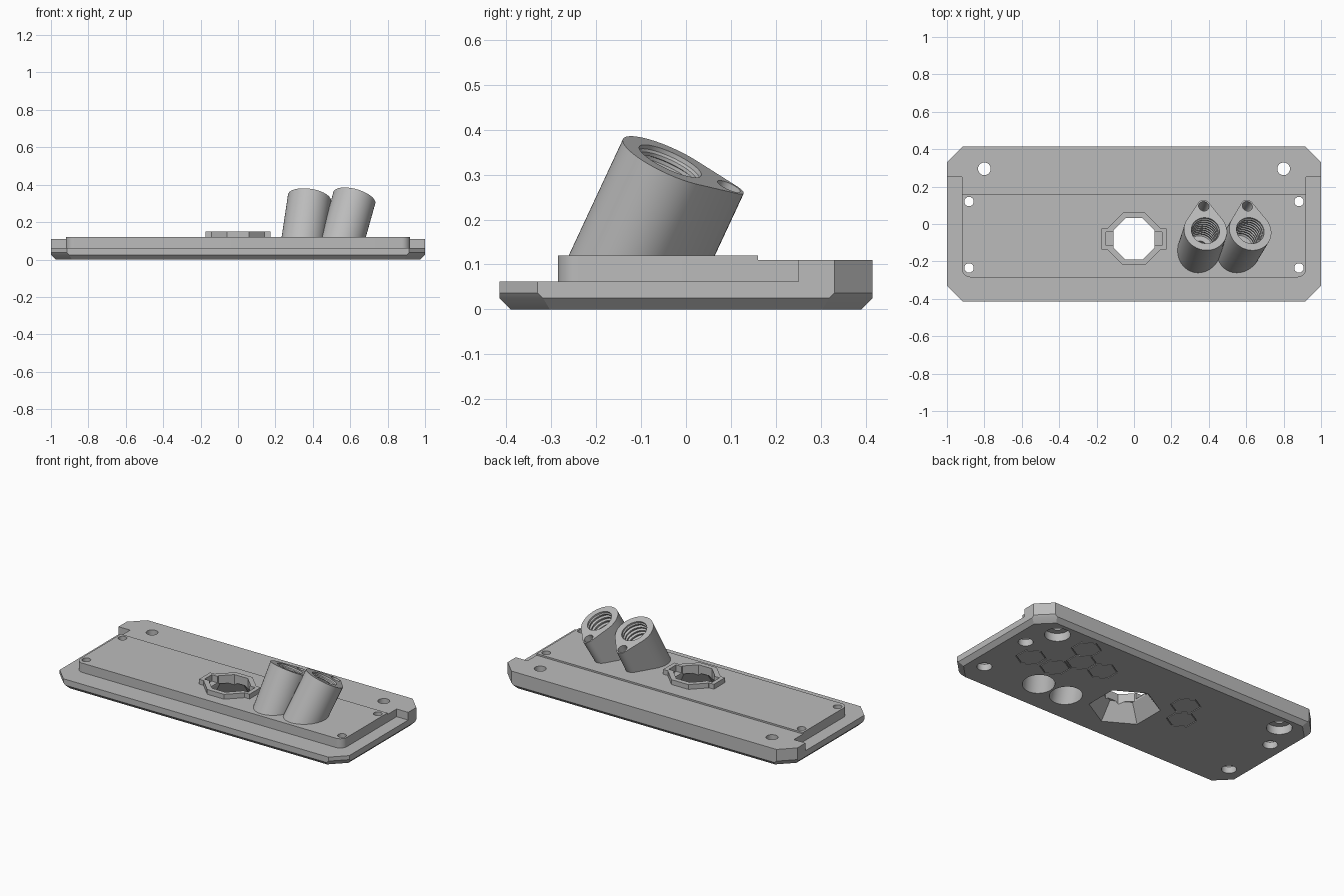
import bpy, bmesh, math
from mathutils import Vector, Matrix

if "Cube" in bpy.data.objects:
    bpy.data.objects.remove(bpy.data.objects["Cube"])

grey = bpy.data.materials.new("plain_grey")
grey.use_nodes = True
colour = (0.5, 0.5, 0.5, 1)
grey.diffuse_color = colour
grey.node_tree.nodes["Principled BSDF"].inputs["Base Color"].default_value = colour


def finish(name, bm, matrix=None):
    if matrix:
        bm.transform(matrix)
    bmesh.ops.recalc_face_normals(bm, faces=bm.faces)
    mesh = bpy.data.meshes.new(name)
    bm.to_mesh(mesh)
    bm.free()
    mesh.materials.append(grey)
    ob = bpy.data.objects.new(name, mesh)
    bpy.context.collection.objects.link(ob)
    return ob


def hull(name, points, matrix=None):
    bm = bmesh.new()
    for p in points:
        bm.verts.new(p)
    res = bmesh.ops.convex_hull(bm, input=bm.verts)
    loose = [v for v in bm.verts if not v.link_faces]
    bmesh.ops.delete(bm, geom=loose, context='VERTS')
    bmesh.ops.dissolve_limit(bm, angle_limit=0.01, verts=bm.verts, edges=bm.edges)
    return finish(name, bm, matrix)


def levels(outline, *heights):
    return [(x, y, z) for z in heights for x, y in outline]


def ring(r, n, cx=0, cy=0, turn=0.0):
    return [(cx + r * math.cos(turn + math.tau * i / n),
             cy + r * math.sin(turn + math.tau * i / n)) for i in range(n)]


def rect(x0, x1, y0, y1):
    return [(x0, y0), (x1, y0), (x1, y1), (x0, y1)]


def lathe(name, profile, n, matrix, turn=0.0):
    bm = bmesh.new()
    loops = [[bm.verts.new((x, y, z)) for x, y in ring(r, n, turn=turn)] for r, z in profile]
    for a, b in zip(loops, loops[1:]):
        for i in range(n):
            j = (i + 1) % n
            bm.faces.new((a[i], a[j], b[j], b[i]))
    bm.faces.new(loops[0])
    bm.faces.new(loops[-1])
    return finish(name, bm, matrix)


def combine(target, tools, operation, keep=False):
    bpy.context.view_layer.objects.active = target
    for tool in tools:
        mod = target.modifiers.new("bool", 'BOOLEAN')
        mod.operation, mod.object, mod.solver = operation, tool, 'EXACT'
        bpy.ops.object.modifier_apply(modifier=mod.name)
    if not keep:
        for tool in tools:
            bpy.data.objects.remove(tool)


def four(*points):
    return [(sx * x, sy * y, z) for x, y, z in points for sx in (-1, 1) for sy in (-1, 1)]


# base plate with cut corners and bevelled underside
plate = hull("mounting_plate", four(
    (1, .33, .062), (.915, .415, .062), (1, .33, .037), (.915, .415, .037),
    (1, .318, .025), (.903, .415, .025), (.975, .303, 0), (.888, .39, 0)))

# rear ledge, step and raised pad with rounded front corners
rear = [(-1, .25), (1, .25), (1, .33), (.915, .415), (-.915, .415), (-1, .33)]
pad = rect(-.92, .92, .1, .16)
for sx in (-1, 1):
    pad += ring(.045, 32, sx * .875, -.24)
raised = [hull("rear_ledge", levels(rear, .05, .11)),
          hull("step", levels(rect(-.92, .92, 0, .3), .05, .11)),
          hull("pad", levels(pad, .05, .12))]

# collar around the central opening, with side tabs
EIGHTH = math.pi / 8
CY = -.08
raised += [hull("collar", levels(ring(.152, 8, 0, CY, EIGHTH), .1, .15)),
           hull("collar_tabs", levels(rect(-.175, .175, CY - .055, CY + .055), .1, .15))]
combine(plate, raised, 'UNION')

# central opening: wide below, octagonal above, with side notches
cutters = [
    lathe("funnel", [(.2, 0), (.127, .1)], 6, Matrix.Translation((0, CY, 0)), math.pi / 6),
    hull("opening", levels(ring(.12, 8, 0, CY, EIGHTH), .05, .2)),
    hull("notches", levels(rect(-.15, .15, CY - .036, CY + .036), .11, .2))]

# screw holes, counterbored from below
for sx in (-1, 1):
    at = Matrix.Translation((sx * .8, .295, 0))
    cutters.append(lathe("bolt_hole", [(.072, -.01), (.072, .05), (.034, .05), (.034, .2)], 32, at))
    for y in (.12, -.235):
        at = Matrix.Translation((sx * .882, y, 0))
        cutters.append(lathe("screw_hole", [(.042, -.01), (.042, .04), (.025, .06), (.025, .2)], 32, at))

# tilted teardrop sockets with threaded bores
sockets = []
for label, x, lean in (("right", .382, .15), ("left", .622, .28)):
    axis = Vector((lean, .466, 1)).normalized()
    side = Vector((0, 1, 0)).cross(axis).normalized()
    up = axis.cross(side)
    frame = Matrix((side, up, axis)).transposed().to_4x4()
    frame.translation = (x, -.035, .33)
    drop = ring(.116, 64) + ring(.036, 32, 0, .143)
    socket = hull(label + "_socket", levels(drop, -.45, 0), frame)
    bm = bmesh.new()
    bm.from_mesh(socket.data)
    cut = bmesh.ops.bisect_plane(bm, geom=bm.verts[:] + bm.edges[:] + bm.faces[:],
                                 plane_co=(0, 0, .09), plane_no=(0, 0, 1), clear_inner=True)
    bmesh.ops.holes_fill(bm, edges=[e for e in bm.edges if e.is_boundary])
    bm.to_mesh(socket.data)
    bm.free()
    sockets.append(socket)

    bore = [(.076, .05), (.076, -.01)]
    for i in range(8):
        z = -.015 - i * .025
        bore += [(.07, z), (.07, z - .008), (.082, z - .012), (.082, z - .02)]
    bore += [(.07, -.22), (.04, -.22), (.04, -.29), (.09, -.29), (.09, -.5)]
    cutters.append(lathe("bore", bore, 40, frame))
    pin = frame @ Matrix.Translation((0, .143, 0))
    cutters.append(lathe("pin_hole", [(.028, .05), (.028, -.2)], 24, pin))

# shallow hexagonal grooves on the underside
for x, y in ((.573, .274), (.751, .01), (.579, .01), (.503, .147),
             (.351, .147), (-.247, .15), (-.328, .018)):
    bm = bmesh.new()
    loops = [[bm.verts.new((px, py, z)) for px, py in ring(r, 6, x, y, math.pi / 6)]
             for r, z in ((.086, -.01), (.086, .005), (.08, .005), (.08, -.01))]
    for k in range(4):
        a, b = loops[k], loops[(k + 1) % 4]
        for i in range(6):
            j = (i + 1) % 6
            bm.faces.new((a[i], a[j], b[j], b[i]))
    cutters.append(finish("hex_groove", bm))

combine(sockets[0], cutters, 'DIFFERENCE', keep=True)
combine(sockets[1], cutters, 'DIFFERENCE', keep=True)
combine(plate, cutters, 'DIFFERENCE')

# smooth curved walls, keep edges crisp
for ob in [plate] + sockets:
    bpy.ops.object.select_all(action='DESELECT')
    ob.select_set(True)
    bpy.context.view_layer.objects.active = ob
    bpy.ops.object.shade_smooth_by_angle(angle=math.radians(25))
